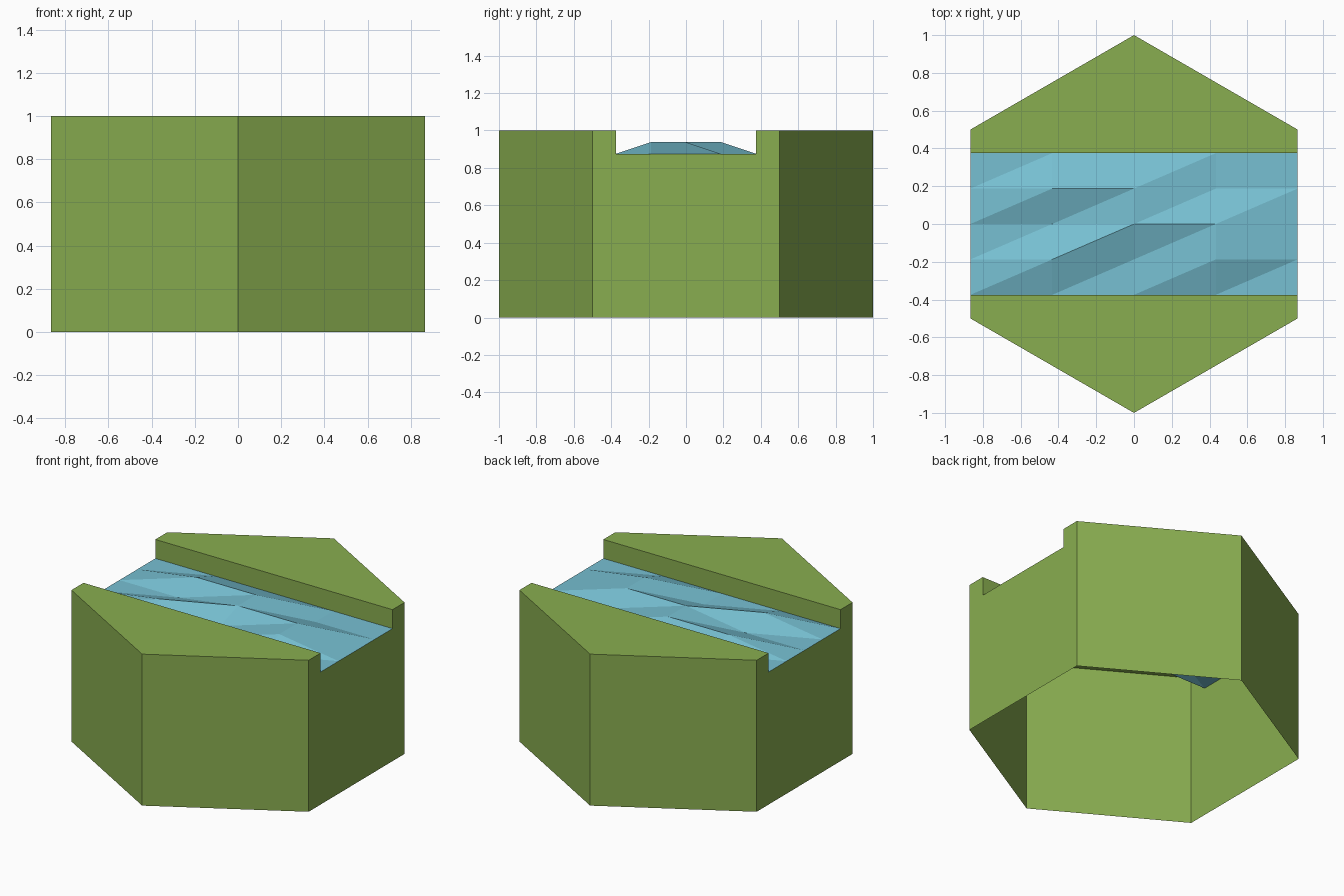
import bpy, bmesh, math
from mathutils import Vector

if "Cube" in bpy.data.objects:
    bpy.data.objects.remove(bpy.data.objects["Cube"])

W = math.sqrt(3) / 2      # half width of the hexagon across its flats
C = 0.375                 # half width of the channel
TOP, BED, CREST = 1.0, 0.875, 0.9375


def material(name, colour):
    m = bpy.data.materials.new(name)
    m.diffuse_color = (*colour, 1)
    m.use_nodes = True
    m.node_tree.nodes["Principled BSDF"].inputs["Base Color"].default_value = m.diffuse_color
    return m


def finish(bm, name, mat):
    bmesh.ops.remove_doubles(bm, verts=bm.verts, dist=1e-5)
    me = bpy.data.meshes.new(name)
    bm.to_mesh(me)
    bm.free()
    me.materials.append(mat)
    ob = bpy.data.objects.new(name, me)
    bpy.context.collection.objects.link(ob)
    return ob


def face(bm, pts, facing):
    """Add one polygon whose normal points along 'facing'."""
    f = bm.faces.new([bm.verts.new(p) for p in pts])
    f.normal_update()
    if f.normal.dot(Vector(facing)) < 0:
        f.normal_flip()


grass = material("grass green", (0.25, 0.42, 0.08))
blue = material("water blue", (0.185, 0.53, 0.65))

# Hexagonal shell, open underneath, with a channel across the top
bm = bmesh.new()
for s in (-1, 1):
    # bank top and channel side
    face(bm, [(-W, s * C, TOP), (W, s * C, TOP), (W, s * .5, TOP),
              (0, s, TOP), (-W, s * .5, TOP)], (0, 0, 1))
    face(bm, [(-W, s * C, BED), (W, s * C, BED),
              (W, s * C, TOP), (-W, s * C, TOP)], (0, -s, 0))
    # slanted outer walls
    for x in (-W, W):
        face(bm, [(x, s * .5, 0), (0, s, 0), (0, s, TOP), (x, s * .5, TOP)],
             (x, s, 0))
    # notched end wall
    x = s * W
    face(bm, [(x, -.5, 0), (x, .5, 0), (x, .5, TOP), (x, C, TOP), (x, C, BED),
              (x, -C, BED), (x, -C, TOP), (x, -.5, TOP)], (s, 0, 0))
finish(bm, "hex_tile", grass)

# Rippled water: a 4 x 4 grid with a few raised points, split into triangles
crests = {(1, 3), (2, 3), (2, 2), (3, 2), (1, 1), (3, 1)}


def point(i, j):
    return ((i / 2 - 1) * W, (j / 2 - 1) * C,
            CREST if (i, j) in crests else BED)


bm = bmesh.new()
for i in range(4):
    for j in range(4):
        a, b = point(i, j), point(i + 1, j + 1)
        face(bm, [a, point(i + 1, j), b], (0, 0, 1))
        face(bm, [a, b, point(i, j + 1)], (0, 0, 1))
finish(bm, "water_surface", blue)
